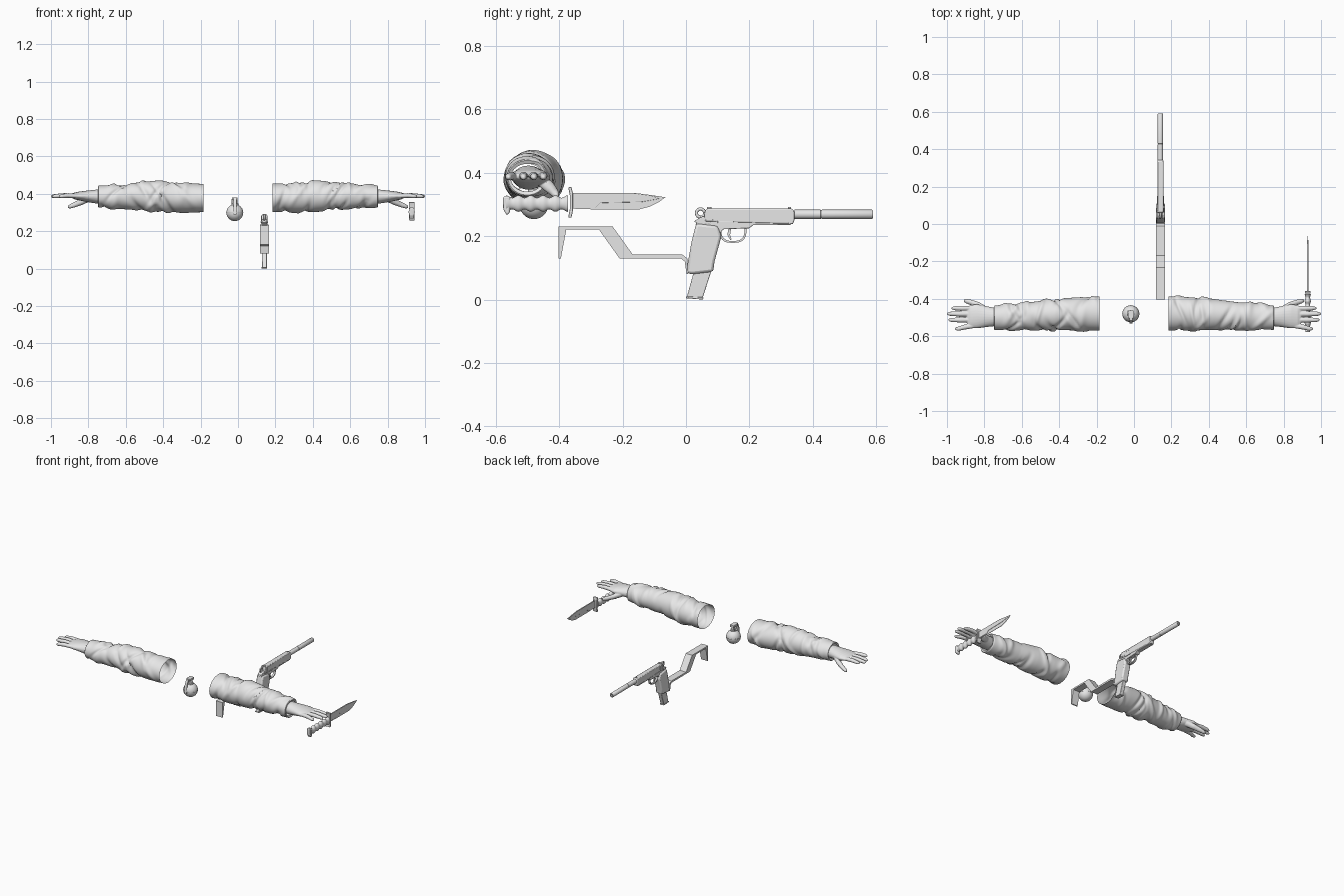
import bpy, bmesh, math, random
from mathutils import Vector

cube = bpy.data.objects.get("Cube")
if cube:
    bpy.data.objects.remove(cube, do_unlink=True)

grey = bpy.data.materials.new("plain grey")
grey.use_nodes = True
grey.diffuse_color = (0.8, 0.8, 0.8, 1)
grey.node_tree.nodes["Principled BSDF"].inputs["Base Color"].default_value = (0.8, 0.8, 0.8, 1)


def finish(name, bm, angle=35, bevel=0):
    """Turn a bmesh into a named, shaded object."""
    bmesh.ops.recalc_face_normals(bm, faces=bm.faces)
    mesh = bpy.data.meshes.new(name)
    bm.to_mesh(mesh)
    bm.free()
    mesh.materials.append(grey)
    ob = bpy.data.objects.new(name, mesh)
    bpy.context.collection.objects.link(ob)
    bpy.ops.object.select_all(action='DESELECT')
    ob.select_set(True)
    bpy.context.view_layer.objects.active = ob
    bpy.ops.object.shade_smooth_by_angle(angle=math.radians(angle))
    if bevel:
        mod = ob.modifiers.new("edges", 'BEVEL')
        mod.width, mod.segments, mod.limit_method = bevel, 2, 'ANGLE'
    return ob


def add_loft(bm, rows, axis, sides=16, caps=True, offset=None):
    """Rows are (position, centre a, centre b, radius a, radius b) along an axis."""
    rings = []
    for row in rows:
        pos, a, b, ra, rb = row
        ring = []
        for i in range(sides):
            t = math.tau * i / sides
            d = offset(pos, t) if offset else 0
            co = [a + (ra + d) * math.cos(t), b + (rb + d) * math.sin(t)]
            co.insert(axis, pos)
            ring.append(bm.verts.new(co))
        rings.append(ring)
    for r, s in zip(rings, rings[1:]):
        for i in range(sides):
            j = (i + 1) % sides
            bm.faces.new((r[i], r[j], s[j], s[i]))
    if caps:
        bm.faces.new(rings[0])
        bm.faces.new(rings[-1])


def loft(name, rows, axis, sides=24, angle=35):
    bm = bmesh.new()
    add_loft(bm, rows, axis, sides)
    return finish(name, bm, angle)


def plate(name, pts, x, width, bevel=0):
    """A side profile (y, z) extruded across x."""
    bm = bmesh.new()
    face = bm.faces.new([bm.verts.new((x - width / 2, y, z)) for y, z in pts])
    new = bmesh.ops.extrude_face_region(bm, geom=[face])["geom"]
    bmesh.ops.translate(bm, vec=(width, 0, 0),
                        verts=[v for v in new if isinstance(v, bmesh.types.BMVert)])
    return finish(name, bm, bevel=bevel)


def block(name, x, y0, y1, z0, z1, width, bevel=0):
    return plate(name, [(y0, z0), (y1, z0), (y1, z1), (y0, z1)], x, width, bevel)


def ring(name, centre, radius, thick, axis):
    """A torus swept about one axis."""
    bm = bmesh.new()
    n, m = 24, 8
    u, v = [Vector([float(k == a) for k in range(3)]) for a in range(3) if a != axis]
    w = u.cross(v)
    loops = []
    for i in range(n):
        t = math.tau * i / n
        out = u * math.cos(t) + v * math.sin(t)
        loops.append([bm.verts.new(Vector(centre) + out * (radius + thick * math.cos(math.tau * k / m))
                                   + w * thick * math.sin(math.tau * k / m)) for k in range(m)])
    for i in range(n):
        a, b = loops[i], loops[(i + 1) % n]
        for k in range(m):
            bm.faces.new((a[k], a[(k + 1) % m], b[(k + 1) % m], b[k]))
    return finish(name, bm, 60)


# Arms: wrinkled open sleeves and relaxed hands
SLEEVE = [(.185, -.57, -.388, .302, .453), (.30, -.568, -.392, .298, .457), (.42, -.568, -.40, .303, .472),
          (.55, -.57, -.418, .314, .46), (.65, -.568, -.424, .32, .447), (.745, -.566, -.437, .326, .443)]
PALM = [(.70, -.497, .385, .045, .036), (.75, -.497, .385, .05, .038), (.79, -.495, .386, .056, .033),
        (.84, -.493, .388, .065, .025), (.875, -.495, .389, .061, .018), (.892, -.495, .389, .05, .010)]
THUMB = [(.79, -.46, .378, .02, .018), (.83, -.437, .36, .02, .018), (.87, -.42, .343, .015, .015),
         (.898, -.412, .333, .012, .012), (.91, -.41, .33, .006, .006)]
FINGERS = [(-.451, .975, -.45), (-.482, 1.0, -.48), (-.513, .992, -.513), (-.543, .957, -.56)]


def sleeve_row(x):
    for p, q in zip(SLEEVE, SLEEVE[1:]):
        if x <= q[0] + 1e-6:
            f = (x - p[0]) / (q[0] - p[0])
            _, y0, y1, z0, z1 = [a + (b - a) * f for a, b in zip(p, q)]
            return (x, (y0 + y1) / 2, (z0 + z1) / 2, (y1 - y0) / 2, (z1 - z0) / 2)


def mirror(bm, side):
    for v in bm.verts:
        v.co.x *= side


def build_arm(side, label, seed):
    rng = random.Random(seed)
    folds = [(rng.uniform(.22, .72), rng.uniform(0, math.tau), rng.uniform(-.07, .07),
              rng.choice((-.011, .009)), rng.uniform(.010, .022)) for _ in range(26)]

    def wrinkle(x, t):
        d = 0
        for fx, ft, slope, amp, w in folds:
            near = max(0, math.cos(t - ft)) ** 1.5
            d += amp * near * math.exp(-((x - fx - slope * math.sin(t - ft)) / w) ** 2)
        return max(-.012, min(.008, d))

    bm = bmesh.new()
    n = 80
    rows = [sleeve_row(.185 + .56 * i / n) for i in range(n + 1)]
    x, y, z, ry, rz = rows[-1]
    rows += [(x + .003, y, z, ry - .004, rz - .004), (x - .002, y, z, ry * .8, rz * .75)]
    add_loft(bm, rows, 0, 56, caps=False, offset=wrinkle)
    mirror(bm, side)
    finish(label + "_sleeve", bm, 50)

    bm = bmesh.new()
    add_loft(bm, PALM, 0, 24)
    add_loft(bm, THUMB, 0)
    for y, tip, tip_y in FINGERS:
        mid = (.86 + tip) / 2
        add_loft(bm, [(.85, y, .388, .013, .012), (mid, (y + tip_y) / 2, .391, .0135, .0125),
                      (tip - .018, tip_y, .388, .0115, .011), (tip - .005, tip_y, .386, .008, .008),
                      (tip, tip_y, .386, .004, .004)], 0)
    mirror(bm, side)
    hand = finish(label + "_hand", bm)
    mod = hand.modifiers.new("blend", 'REMESH')
    mod.mode, mod.voxel_size, mod.use_smooth_shade = 'VOXEL', .003, True
    mod = hand.modifiers.new("soften", 'SMOOTH')
    mod.factor, mod.iterations = .5, 3


build_arm(1, "left", 4)
build_arm(-1, "right", 11)

# Grenade: round body, fuze, safety lever and pull ring
gx, gy = -.017, -.48
bm = bmesh.new()
bmesh.ops.create_uvsphere(bm, u_segments=32, v_segments=20, radius=.045)
bmesh.ops.translate(bm, verts=bm.verts, vec=(gx, gy, .299))
finish("grenade_body", bm)
ring("grenade_seam", (gx, gy, .299), .0445, .0015, 2)
loft("grenade_fuze", [(.335, gx, gy, .019, .019), (.347, gx, gy, .019, .019),
                      (.348, gx, gy, .013, .013), (.37, gx, gy, .013, .013)], 2)
block("grenade_cap", gx, gy - .024, gy + .018, .366, .381, .03, .002)
plate("grenade_lever", [(gy, .381), (gy - .035, .379), (gy - .051, .345), (gy - .052, .29),
                        (gy - .048, .29), (gy - .046, .343), (gy - .031, .373), (gy, .376)], gx, .016)
ring("grenade_pull_ring", (gx - .016, gy + .005, .358), .012, .002, 0)

# Knife: ribbed grip, pommel, guard and clip-point blade
kx = .929
ribs = [(-.568 + .195 * i / 40, kx, .303, .0145 + .002 * math.cos(i * math.pi / 4),
         .022 + .004 * math.cos(i * math.pi / 4)) for i in range(41)]
loft("knife_grip", ribs, 1, angle=60)
plate("knife_pommel", [(-.577, .325), (-.577, .285), (-.566, .266), (-.556, .275), (-.555, .325)], kx, .026, .004)
plate("knife_guard", [(-.372, .26), (-.362, .258), (-.357, .28), (-.357, .335), (-.362, .356), (-.372, .354),
                      (-.367, .33), (-.367, .285)], kx, .03, .002)
plate("knife_edge", [(-.36, .287), (-.27, .284), (-.15, .284), (-.115, .293), (-.085, .308), (-.065, .323),
                     (-.105, .329), (-.165, .337), (-.36, .337)], kx, .003)
plate("knife_spine", [(-.36, .29), (-.285, .29), (-.27, .305), (-.14, .308), (-.085, .318), (-.11, .329),
                      (-.165, .3365), (-.36, .3365)], kx, .007, .0012)

# Pistol: slide, frame, grip and magazine
px = .141
plate("slide", [(.058, .246), (.338, .238), (.342, .25), (.342, .28), (.335, .287), (.065, .287),
                (.058, .275)], px, .032, .004)
plate("frame", [(.035, .25), (.03, .235), (.10, .20), (.118, .222), (.20, .225), (.212, .235), (.33, .235),
                (.335, .245)], px, .029, .002)
plate("rear_tang", [(.025, .247), (.045, .234), (.08, .24), (.08, .262), (.05, .262)], px, .03, .003)
plate("grip", [(.032, .24), (.018, .185), (.0, .085), (.018, .08), (.086, .088), (.09, .12), (.112, .20),
               (.10, .232)], px, .047, .008)
plate("magazine", [(.028, .10), (.002, .006), (.052, .003), (.083, .10)], px, .026, .003)
plate("magazine_base", [(.0, .01), (.0, .004), (.054, .0), (.055, .007)], px, .03, .0015)

# Pistol small parts
ring("hammer", (px, .046, .273), .013, .005, 0)
block("rear_sight", px, .066, .08, .285, .292, .022, .001)
block("front_sight", px, .322, .332, .285, .292, .005)
for side in (-1, 1):
    for i in range(5):
        y = .072 + .007 * i
        block("slide_serration", px + side * .016, y, y + .0035, .255, .28, .003)
    block("slide_catch", px + side * .0155, .10, .15, .241, .248, .006, .001)
    block("safety_lever", px + side * .017, .062, .085, .247, .253, .006, .001)
block("ejection_port", px + .0155, .11, .158, .272, .281, .003)

# Trigger and trigger guard
outer, inner = [], []
for i in range(17):
    t = math.pi * i / 16
    shape = (math.copysign(abs(math.cos(t)) ** .7, math.cos(t)), math.sin(t) ** .7)
    outer.append((.148 + .043 * shape[0], .224 - .045 * shape[1]))
    inner.append((.148 + .037 * shape[0], .224 - .039 * shape[1]))
plate("trigger_guard", outer + inner[::-1], px, .014)
plate("trigger", [(.133, .225), (.131, .203), (.14, .188), (.144, .19), (.139, .204), (.143, .225)], px, .009)

# Suppressor with collar and joint groove
R = .0145
tube = [(.338, .011), (.342, .011), (.342, R), (.425, R), (.426, R - .001), (.429, R - .001),
        (.43, R), (.587, R), (.59, R - .002), (.59, .006), (.55, .006)]
loft("suppressor", [(y, px, .269, r, r) for y, r in tube], 1)

# Folded-strip shoulder stock
plate("stock", [(-.403, .13), (-.403, .231), (-.232, .231), (-.168, .142), (-.012, .142), (.004, .13),
                (.006, .08), (.002, .08), (-.004, .12), (-.016, .13), (-.21, .13), (-.275, .221),
                (-.378, .221), (-.395, .13)], px, .048)
